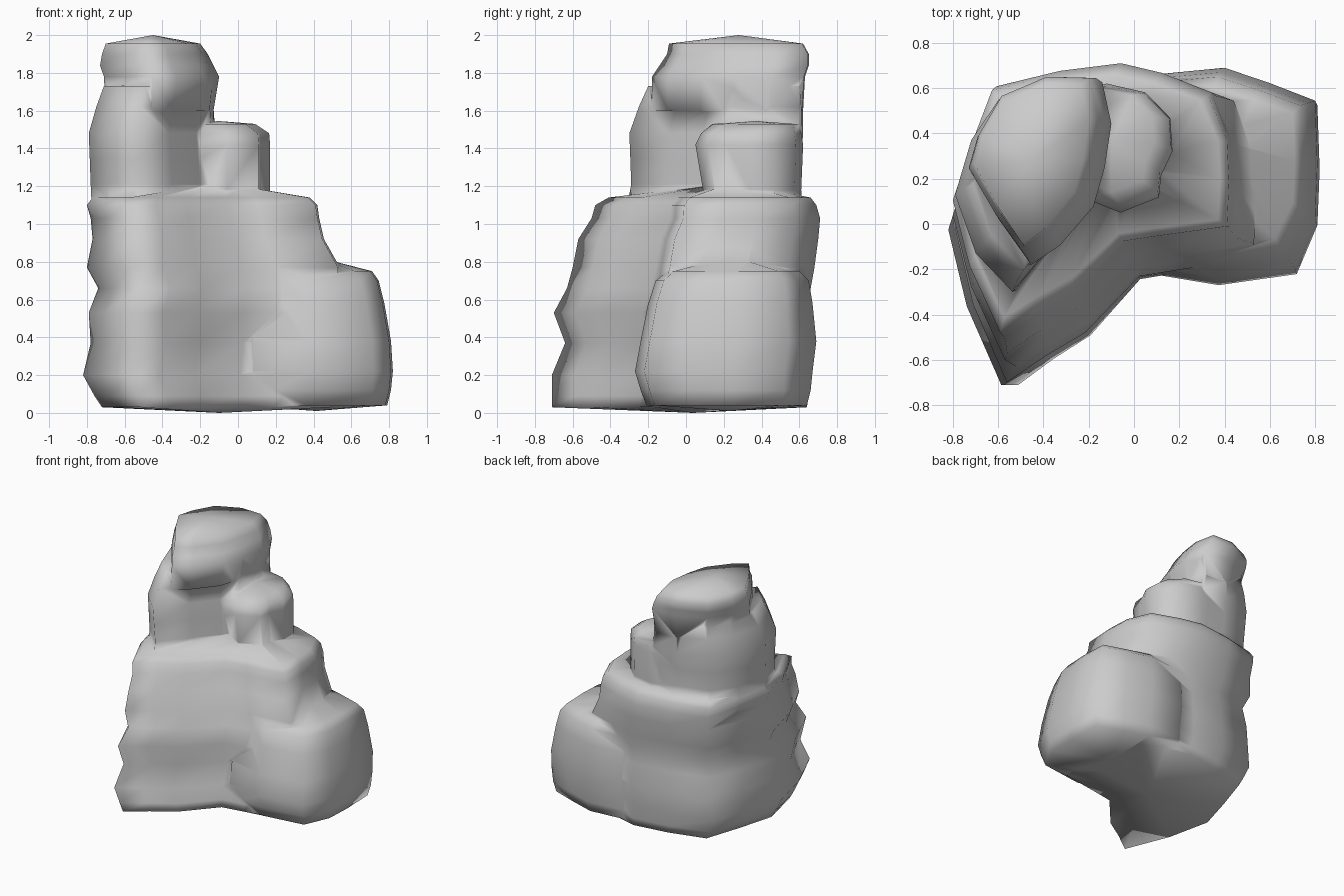
import bpy, bmesh
from math import radians
from mathutils import Vector


def loft(name, outline, levels, peak):
    """Stack copies of one outline, each fitted to (z, xmin, xmax, ymin, ymax)."""
    xs, ys = [p[0] for p in outline], [p[1] for p in outline]
    x0, y0, w, d = min(xs), min(ys), max(xs) - min(xs), max(ys) - min(ys)
    bm = bmesh.new()
    rings = []
    for z, xa, xb, ya, yb in levels:
        rings.append([bm.verts.new((xa + (x - x0) / w * (xb - xa),
                                    ya + (y - y0) / d * (yb - ya), z)) for x, y in outline])
    n = len(outline)
    for a, b in zip(rings, rings[1:]):
        for i in range(n):
            j = (i + 1) % n
            bm.faces.new((a[i], a[j], b[j], b[i]))
    # close the slightly bulging underside and the crown with fans
    foot = bm.verts.new(sum((v.co for v in rings[0]), Vector((0, 0, -0.03 * n))) / n)
    top = bm.verts.new(peak)
    for i in range(n):
        j = (i + 1) % n
        bm.faces.new((rings[0][j], rings[0][i], foot))
        bm.faces.new((rings[-1][i], rings[-1][j], top))
    bmesh.ops.recalc_face_normals(bm, faces=bm.faces)
    mesh = bpy.data.meshes.new(name)
    bm.to_mesh(mesh)
    bm.free()
    ob = bpy.data.objects.new(name, mesh)
    bpy.context.collection.objects.link(ob)
    return ob


# main mass with the pointed front ridge
body = loft("rock_spire", [
    (-0.57, -0.71), (-0.40, -0.59), (-0.22, -0.48), (0.02, -0.22), (0.2, -0.19), (0.53, -0.14),
    (0.54, 0.1), (0.53, 0.32), (0.44, 0.56), (0.2, 0.66), (0.0, 0.71), (-0.3, 0.67),
    (-0.61, 0.59), (-0.71, 0.3), (-0.80, 0.0), (-0.72, -0.35)], [
    (0.03, -0.72, 0.50, -0.71, 0.64),
    (0.09, -0.76, 0.53, -0.71, 0.65),
    (0.20, -0.82, 0.54, -0.71, 0.66),
    (0.37, -0.78, 0.54, -0.64, 0.68),
    (0.53, -0.79, 0.54, -0.70, 0.66),
    (0.66, -0.74, 0.54, -0.63, 0.66),
    (0.77, -0.80, 0.54, -0.60, 0.68),
    (0.92, -0.77, 0.455, -0.57, 0.70),
    (1.03, -0.78, 0.43, -0.50, 0.71),
    (1.10, -0.80, 0.42, -0.48, 0.69),
    (1.14, -0.77, 0.38, -0.41, 0.66)], (-0.1, 0.25, 1.22))

# low rounded shoulder on the right
shoulder = loft("low_shoulder", [
    (0.0, -0.05), (0.08, -0.22), (0.37, -0.27), (0.71, -0.22), (0.80, 0.0), (0.81, 0.25),
    (0.80, 0.54), (0.6, 0.62), (0.4, 0.69), (0.1, 0.66), (0.0, 0.55)], [
    (0.04, 0.0, 0.79, -0.21, 0.64),
    (0.12, 0.0, 0.81, -0.24, 0.66),
    (0.22, 0.0, 0.82, -0.27, 0.67),
    (0.38, 0.0, 0.81, -0.24, 0.69),
    (0.58, 0.0, 0.775, -0.20, 0.67),
    (0.70, 0.0, 0.745, -0.16, 0.65),
    (0.75, 0.0, 0.71, -0.10, 0.60)], (0.40, 0.24, 0.83))

# tall trunk ending in a narrow ledge below the crown
trunk = loft("trunk", [
    (-0.53, -0.29), (-0.36, -0.08), (-0.22, 0.1), (-0.14, 0.22), (-0.12, 0.45), (-0.14, 0.62),
    (-0.35, 0.63), (-0.59, 0.56), (-0.71, 0.38), (-0.78, 0.14), (-0.69, -0.12)], [
    (1.00, -0.77, -0.10, -0.33, 0.62),
    (1.21, -0.78, -0.10, -0.29, 0.60),
    (1.35, -0.785, -0.11, -0.295, 0.61),
    (1.48, -0.79, -0.12, -0.30, 0.62),
    (1.62, -0.75, -0.13, -0.25, 0.62),
    (1.73, -0.71, -0.12, -0.20, 0.61)], (-0.42, 0.25, 1.76))

# flaring crown
crown = loft("crown", [
    (-0.46, -0.10), (-0.33, -0.02), (-0.18, 0.14), (-0.13, 0.3), (-0.1, 0.48), (-0.14, 0.65),
    (-0.35, 0.655), (-0.57, 0.57), (-0.68, 0.4), (-0.72, 0.27), (-0.60, 0.08)], [
    (1.60, -0.70, -0.13, -0.18, 0.62),
    (1.78, -0.71, -0.10, -0.18, 0.63),
    (1.84, -0.73, -0.13, -0.14, 0.65),
    (1.90, -0.72, -0.16, -0.10, 0.65),
    (1.955, -0.70, -0.20, -0.09, 0.62)], (-0.45, 0.28, 2.0))

# small step beside the tower
step = loft("small_step", [
    (-0.3, 0.15), (-0.06, 0.05), (0.11, 0.12), (0.12, 0.22), (0.17, 0.33), (0.16, 0.48),
    (0.05, 0.6), (-0.12, 0.64), (-0.3, 0.6)], [
    (1.00, -0.3, 0.16, 0.10, 0.62),
    (1.18, -0.3, 0.17, 0.09, 0.61),
    (1.42, -0.3, 0.17, 0.05, 0.62),
    (1.48, -0.3, 0.165, 0.08, 0.61),
    (1.53, -0.3, 0.09, 0.14, 0.60)], (-0.1, 0.37, 1.545))

# fuse everything into one rock
bpy.context.view_layer.objects.active = body
for part in (shoulder, trunk, crown, step):
    mod = body.modifiers.new("union", 'BOOLEAN')
    mod.operation, mod.solver, mod.object = 'UNION', 'EXACT', part
    bpy.ops.object.modifier_apply(modifier=mod.name)
    bpy.data.objects.remove(part)

for ob in bpy.context.selected_objects:
    ob.select_set(False)
body.select_set(True)
bpy.ops.object.shade_smooth_by_angle(angle=radians(110))
